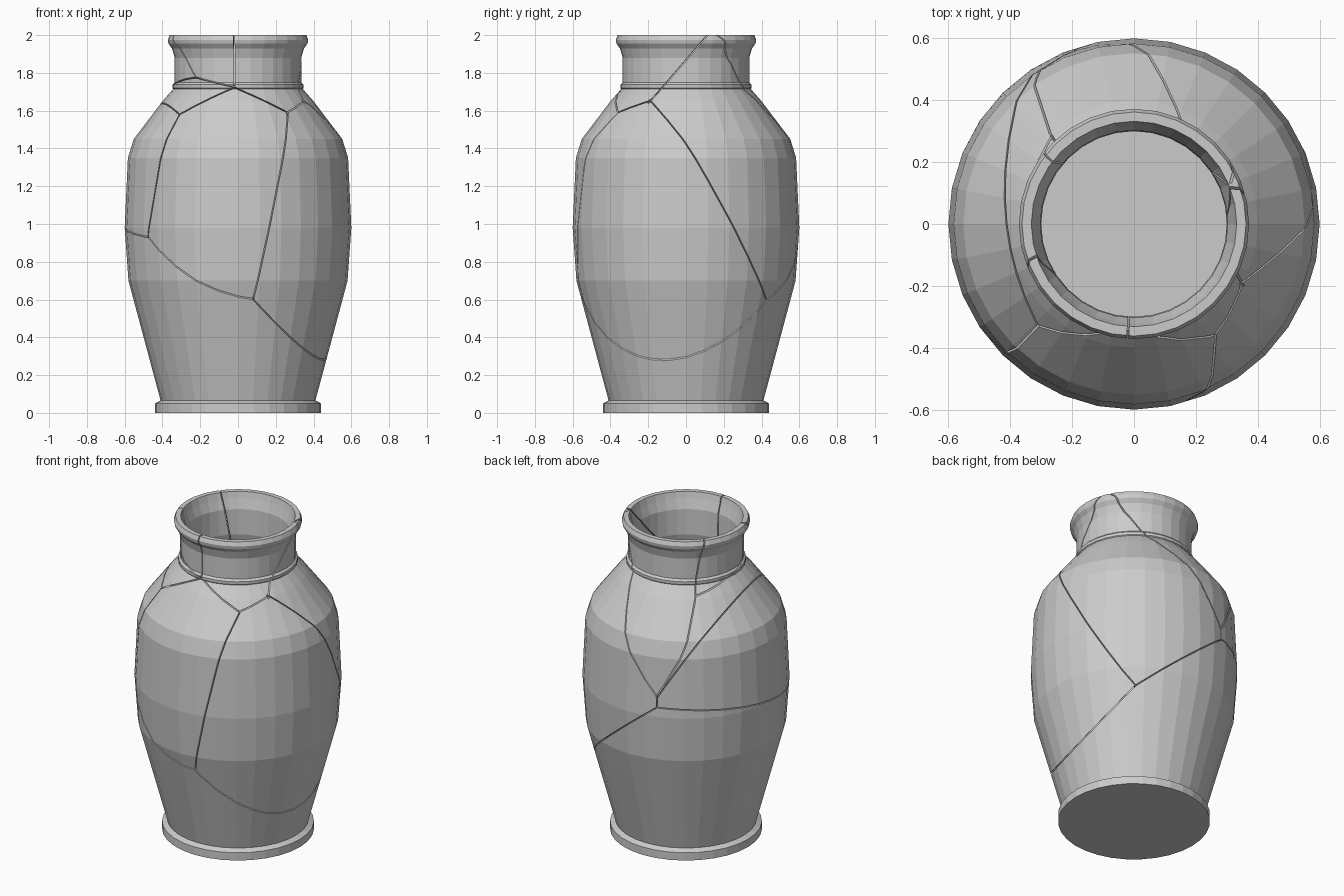
import bpy, bmesh, math
from mathutils import Vector, Quaternion
from mathutils.bvhtree import BVHTree

if "Cube" in bpy.data.objects:
    bpy.data.objects.remove(bpy.data.objects["Cube"])

SIDES = 32
GAP = 0.003          # half width of a crack

OUTER = [(0, 0), (0.44, 0), (0.44, 0.05), (0.41, 0.066), (0.54, 0.55), (0.58, 0.70),
         (0.60, 0.98), (0.583, 1.35), (0.552, 1.45), (0.40, 1.65), (0.343, 1.715),
         (0.347, 1.72), (0.347, 1.738), (0.335, 1.75), (0.335, 1.88), (0.35, 1.93),
         (0.368, 1.955), (0.372, 1.975), (0.362, 2.0)]
INNER = [(0.332, 2.0), (0.322, 1.96), (0.303, 1.90), (0.30, 1.74), (0.31, 1.70),
         (0.37, 1.62), (0.513, 1.43), (0.544, 1.34), (0.56, 0.98), (0.541, 0.71),
         (0.502, 0.56), (0.38, 0.09), (0, 0.09)]


def lathe(profile):
    bm = bmesh.new()
    vs = [bm.verts.new((r, 0, z)) for r, z in profile]
    es = [bm.edges.new(p) for p in zip(vs, vs[1:])]
    bmesh.ops.spin(bm, geom=vs + es, cent=(0, 0, 0), axis=(0, 0, 1),
                   angle=math.tau, steps=SIDES, use_duplicate=False)
    bmesh.ops.remove_doubles(bm, verts=bm.verts, dist=1e-4)
    bmesh.ops.recalc_face_normals(bm, faces=bm.faces)
    return bm


def to_object(bm, name):
    me = bpy.data.meshes.new(name)
    bm.to_mesh(me)
    bm.free()
    ob = bpy.data.objects.new(name, me)
    bpy.context.scene.collection.objects.link(ob)
    return ob


# Points where cracks meet
N = {k: Vector(v) for k, v in {
    'front_low': (0.08, -0.55, 0.60), 'front_right': (0.265, -0.365, 1.59),
    'right_low': (0.35, 0.43, 0.59), 'right_top': (0.34, -0.19, 1.65),
    'front_left': (-0.31, -0.33, 1.58), 'left_mid': (-0.48, -0.36, 0.93),
    'neck_front': (-0.02, -0.35, 1.725), 'neck_left': (-0.22, -0.25, 1.775),
    'back_a': (-0.19, 0.57, 1.10), 'back_b': (-0.19, 0.57, 1.04),
    'back_top': (-0.255, 0.273, 1.665),
    'rim_front': (-0.02, -0.36, 2.06), 'rim_left': (-0.36, -0.075, 2.06),
    'rim_back': (-0.295, 0.215, 2.06), 'rim_right': (0.345, 0.15, 2.04)}.items()}

# Cracks: start, end, and a point on the way (none means a cut through the axis)
CRACKS = [
    ('front_low', 'front_right', (0.19, -0.566, 1.10)),
    ('front_low', 'right_low', (0.46, -0.12, 0.27)),
    ('right_low', 'right_top', (0.57, 0.18, 1.12)),
    ('front_right', 'right_top', None),
    ('front_right', 'neck_front', None),
    ('front_left', 'neck_front', None),
    ('front_left', 'left_mid', (-0.42, -0.414, 1.30)),
    ('left_mid', 'front_low', (-0.26, -0.525, 0.72)),
    ('left_mid', 'back_b', (-0.60, 0.0, 0.98)),
    ('back_a', 'back_b', None),
    ('back_b', 'right_low', None),
    ('back_a', 'front_left', (-0.42, 0.08, 1.62)),
    ('back_a', 'back_top', (-0.33, 0.44, 1.47)),
    ('back_a', 'rim_right', (0.02, 0.575, 1.40)),
    ('back_top', 'neck_left', (-0.345, -0.06, 1.745)),
    ('neck_left', 'neck_front', None),
    ('right_top', 'rim_right', None),
    ('neck_front', 'rim_front', None),
    ('neck_left', 'rim_left', None),
    ('back_top', 'rim_back', None)]

skin = lathe(OUTER + [(0.362, 2.4)])
tree = BVHTree.FromBMesh(skin)
skin.free()


def crack_cutter(a, b, via):
    """Thin strip that follows the wall from a to b within one plane."""
    axis_pt = Vector((0, 0, (a.z + b.z) / 2))
    third = Vector(via) if via else axis_pt
    n = (b - a).cross(third - a).normalized()
    c = axis_pt - n * (axis_pt - a).dot(n)
    u, w = (a - c).normalized(), (b - c).normalized()
    ang, turn = u.angle(w), u.cross(w).normalized()
    extra = 0.008
    steps = max(2, int(ang / 0.06))
    bm = bmesh.new()
    rings = []
    for i in range(steps + 1):
        d = Quaternion(turn, -extra + (ang + 2 * extra) * i / steps) @ u
        hit = tree.ray_cast(c, d)[0]
        if hit is None:
            continue
        depth = min(0.12, (hit - c).length * 0.6)
        rings.append([bm.verts.new(hit + d * k + n * s) for k, s in
                      ((-depth, -GAP), (0.035, -GAP), (0.035, GAP), (-depth, GAP))])
    for r, s in zip(rings, rings[1:]):
        for j in range(4):
            k = (j + 1) % 4
            bm.faces.new((r[j], r[k], s[k], s[j]))
    bm.faces.new(rings[0])
    bm.faces.new(rings[-1])
    bmesh.ops.recalc_face_normals(bm, faces=bm.faces)
    return to_object(bm, "crack_cutter")


# Vase body: hollow turned shell
vase = to_object(lathe(OUTER + INNER), "vase_shard")

# Cut the cracks through the wall
cutters = []
for a, b, via in CRACKS:
    cut = crack_cutter(N[a], N[b], via)
    cut.hide_render = True
    cutters.append(cut)
    m = vase.modifiers.new("crack", 'BOOLEAN')
    m.operation, m.solver, m.object = 'DIFFERENCE', 'EXACT', cut
dg = bpy.context.evaluated_depsgraph_get()
broken = bpy.data.meshes.new_from_object(vase.evaluated_get(dg))
vase.modifiers.clear()
vase.data = broken
for cut in cutters:
    bpy.data.objects.remove(cut)

# Separate the shards
bpy.context.view_layer.objects.active = vase
vase.select_set(True)
bpy.ops.mesh.separate(type='LOOSE')
for i, ob in enumerate(list(bpy.context.scene.objects)):
    ob.name = f"vase_shard_{i + 1}"
